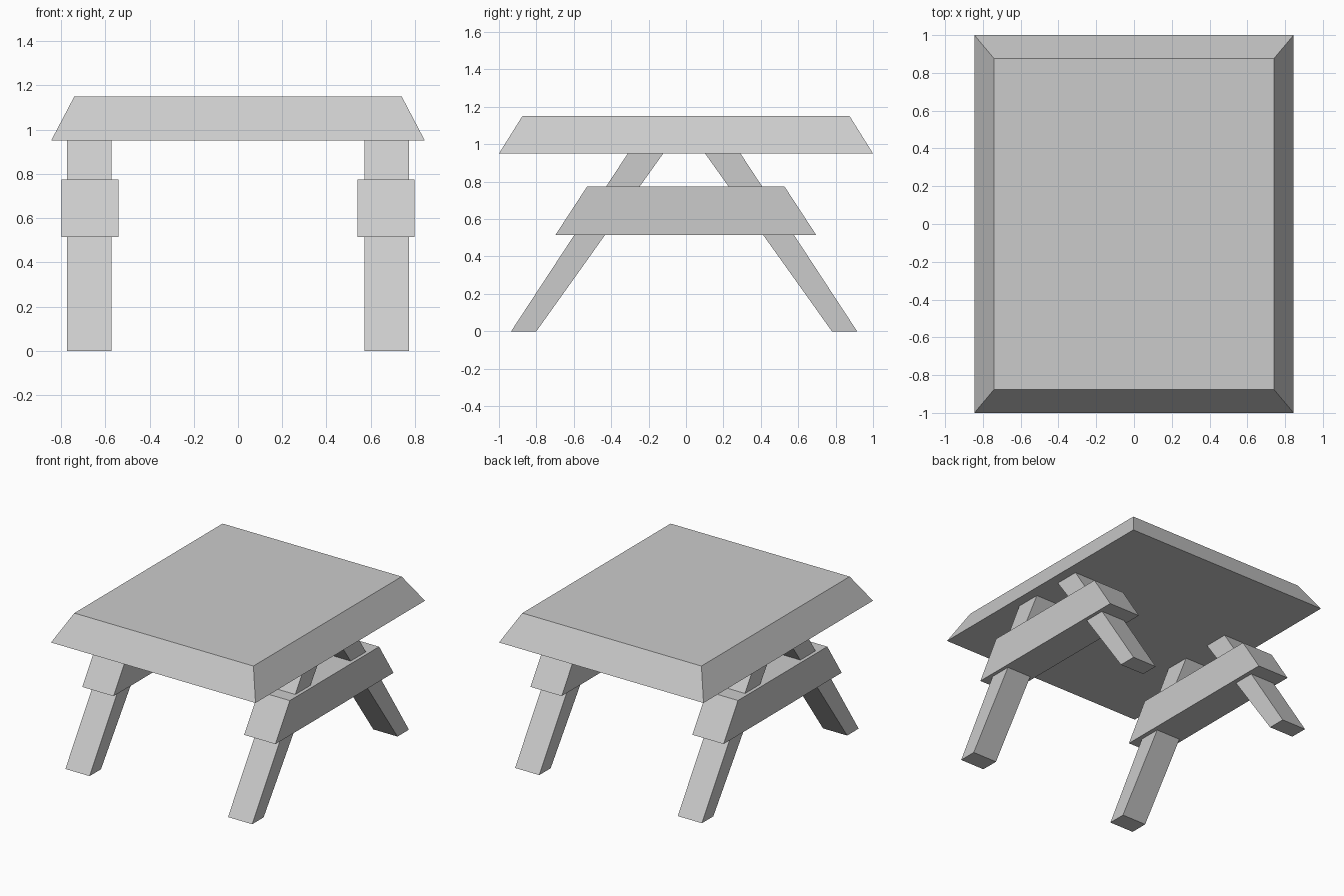
import bpy, bmesh

if "Cube" in bpy.data.objects:
    bpy.data.objects.remove(bpy.data.objects["Cube"])


def make_object(name, verts, faces):
    """Mesh object with consistent outward normals."""
    bm = bmesh.new()
    vs = [bm.verts.new(v) for v in verts]
    for f in faces:
        bm.faces.new([vs[i] for i in f])
    bmesh.ops.recalc_face_normals(bm, faces=bm.faces)
    mesh = bpy.data.meshes.new(name)
    bm.to_mesh(mesh)
    bm.free()
    obj = bpy.data.objects.new(name, mesh)
    bpy.context.collection.objects.link(obj)
    return obj


def loft(name, lower, upper):
    """Closed solid between two matching loops."""
    n = len(lower)
    sides = [(i, (i + 1) % n, n + (i + 1) % n, n + i) for i in range(n)]
    return make_object(name, lower + upper,
                       sides + [tuple(range(n)), tuple(range(n, 2 * n))])


def rect(x0, x1, y0, y1, z):
    return [(x0, y0, z), (x1, y0, z), (x1, y1, z), (x0, y1, z)]


# Table top: slab with sloping edges
loft("table_top", rect(-0.845, 0.845, -1, 1, 0.95),
     rect(-0.74, 0.74, -0.875, 0.875, 1.15))

LEG_CENTRE = -0.01  # the leg pairs sit slightly forward
for side, sx in (("left", -1), ("right", 1)):
    # Cross beam joining front and back legs
    a, b = sorted((sx * 0.54, sx * 0.798))
    loft(side + "_cross_beam", rect(a, b, -0.698, 0.696, 0.515),
         rect(a, b, -0.528, 0.526, 0.775))

    # Splayed legs, widening towards the top
    a, b = sorted((sx * 0.572, sx * 0.772))
    for end, sy in (("front", -1), ("back", 1)):
        foot = sorted(LEG_CENTRE + sy * y for y in (0.79, 0.925))
        head = sorted(LEG_CENTRE + sy * y for y in (0.105, 0.295))
        loft(f"{end}_{side}_leg", rect(a, b, *foot, 0),
             rect(a, b, *head, 0.96))
